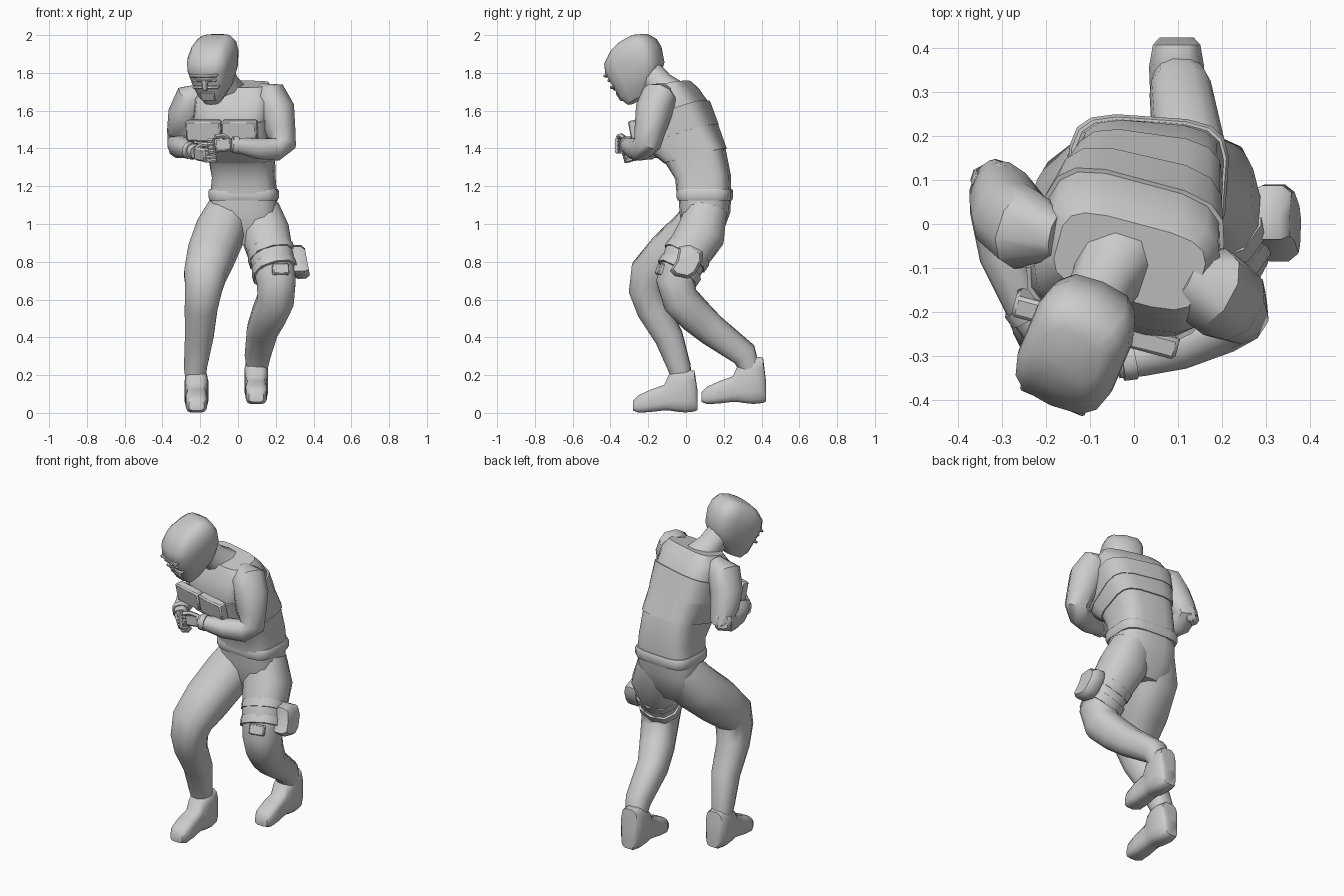
import bpy, bmesh, math
from mathutils import Vector, Matrix, Euler

if "Cube" in bpy.data.objects:
    bpy.data.objects.remove(bpy.data.objects["Cube"])

R = math.radians


def finish(name, bm, angle=38):
    bmesh.ops.recalc_face_normals(bm, faces=bm.faces)
    me = bpy.data.meshes.new(name)
    bm.to_mesh(me)
    bm.free()
    ob = bpy.data.objects.new(name, me)
    bpy.context.collection.objects.link(ob)
    bpy.ops.object.select_all(action='DESELECT')
    ob.select_set(True)
    bpy.context.view_layer.objects.active = ob
    bpy.ops.object.shade_smooth_by_angle(angle=R(angle))
    return ob


def skin(name, rings, angle=42):
    """Join equal-length point rings into a capped tube."""
    bm = bmesh.new()
    vs = [[bm.verts.new(p) for p in r] for r in rings]
    n = len(vs[0])
    for a, b in zip(vs, vs[1:]):
        for i in range(n):
            bm.faces.new((a[i], a[(i + 1) % n], b[(i + 1) % n], b[i]))
    bm.faces.new(vs[0])
    bm.faces.new(vs[-1])
    return finish(name, bm, angle)


def oval(c, side, up, n=12, power=1.0):
    f = lambda v: math.copysign(abs(v) ** power, v)
    ts = [math.tau * (i + .5) / n for i in range(n)]
    return [Vector(c) + side * f(math.cos(t)) + up * f(math.sin(t)) for t in ts]


def limb(name, pts, n=10, power=.85):
    """Tube along (x, y, z, radius) points with twist-free sections."""
    ps = [Vector(p[:3]) for p in pts]
    tan = [(ps[min(i + 1, len(ps) - 1)] - ps[max(i - 1, 0)]).normalized() for i in range(len(ps))]
    side = Vector((1, 0, 0)) if abs(tan[0].x) < .8 else Vector((0, 0, 1))
    side = (side - tan[0] * side.dot(tan[0])).normalized()
    rings = []
    for i, p in enumerate(ps):
        if i:
            side = tan[i - 1].rotation_difference(tan[i]) @ side
        rings.append(oval(p, side * pts[i][3], tan[i].cross(side) * pts[i][3], n, power))
    return skin(name, rings)


def band(name, a, b, r1, r2):
    return limb(name, [(*a, r1), (*b, r2)])


def box(name, loc, size, rot=(0, 0, 0), bevel=.01, base=Matrix()):
    bm = bmesh.new()
    bmesh.ops.create_cube(bm, size=1)
    bmesh.ops.scale(bm, vec=size, verts=bm.verts)
    bmesh.ops.bevel(bm, geom=bm.edges[:], offset=bevel, segments=1, affect='EDGES')
    m = base @ Matrix.Translation(loc) @ Euler([R(a) for a in rot]).to_matrix().to_4x4()
    bmesh.ops.transform(bm, matrix=m, verts=bm.verts)
    return finish(name, bm)


def trunk(name, secs, grow=0.0, power=.5):
    """Sections: centre, half width, half depth, yaw, forward pitch."""
    rings = []
    for c, w, d, yaw, pitch in secs:
        m = Matrix.Rotation(R(yaw), 3, 'Z') @ Matrix.Rotation(R(pitch), 3, 'X')
        rings.append(oval(c, m @ Vector((w + grow, 0, 0)), m @ Vector((0, d + grow, 0)), 16, power))
    return skin(name, rings)


# Torso, vest, hips and belt
body = [
    ((.03, .095, 1.15), .175, .14, -4, 0), ((.03, .09, 1.25), .165, .143, -5, 5),
    ((.02, .05, 1.36), .17, .157, -8, 14), ((-.01, -.03, 1.47), .19, .19, -13, 17),
    ((-.02, -.07, 1.59), .205, .18, -15, 20), ((-.015, -.09, 1.68), .205, .14, -15, 17),
    ((-.01, -.085, 1.74), .17, .09, -15, 12)]
trunk("torso", body)
trunk("vest_lower", body[2:4], .006)
trunk("vest_upper", body[3:5], .009)
trunk("hips", [
    ((.02, .08, .89), .10, .07, -4, 0), ((.02, .09, .96), .17, .105, -4, 0),
    ((.03, .10, 1.06), .18, .132, -4, 0), ((.03, .10, 1.16), .175, .138, -4, 0)], 0, .65)
trunk("belt", [((.03, .10, z), .178 + g, .14 + g, -4, 0)
               for z, g in ((1.125, 0), (1.14, .006), (1.175, .006), (1.185, 0))])

# Chest plates
chest = Matrix.Translation((-.09, -.225, 1.495)) @ Matrix.Rotation(R(-15), 4, 'Z') @ Matrix.Rotation(R(12), 4, 'X')
for s, side in ((-1, "left"), (1, "right")):
    box(f"chest_plate_{side}", (s * .098 + .005, 0, 0), (.19, .05, .11), bevel=.008, base=chest)

# Legs
left_leg = [
    (-.05, .11, 1.08, .11), (-.093, .05, .96, .135), (-.145, -.09, .83, .13), (-.175, -.19, .73, .115),
    (-.183, -.205, .65, .1), (-.195, -.175, .55, .088), (-.205, -.09, .4, .077), (-.225, -.035, .24, .062),
    (-.225, -.015, .14, .05)]
right_leg = [
    (.11, .11, 1.08, .11), (.145, .08, .95, .132), (.182, -.01, .81, .118), (.203, -.055, .69, .106),
    (.2, -.03, .60, .1), (.165, .045, .52, .095), (.13, .135, .44, .085), (.105, .31, .31, .07),
    (.1, .35, .2, .05)]
limb("left_leg", left_leg, 12)
limb("right_leg", right_leg, 12)


# Boots: upright slices from heel to toe (y, bottom, top, half width)
def boot(name, off, lift):
    prof = [(.066, .015, .12, .04), (.05, .005, .225 + lift, .055), (.0, 0, .232 + lift, .064),
            (-.05, .005, .228, .062), (-.088, .012, .20, .056), (-.11, .012, .15, .053),
            (-.18, .004, .125, .058), (-.245, 0, .095, .056), (-.275, .012, .065, .04)]
    rings = []
    for y, lo, hi, w in prof:
        c = Vector((off[0], off[1] + y, off[2] + (lo + hi) / 2))
        rings.append(oval(c, Vector((w, 0, 0)), Vector((0, 0, (hi - lo) / 2)), 12, .55))
    skin(name, rings, 50)


boot("left_boot", (-.22, -.005, 0), 0)
boot("right_boot", (.097, .358, .045), .025)

# Thigh straps, small pouches and holster
for i, (z, y, x, r) in enumerate(((.835, .005, .177, .127), (.755, -.035, .192, .122))):
    t = Vector((.006, -.013, -.019))
    c = Vector((x, y, z))
    band(f"thigh_strap_{i + 1}", c - t, c + t, r, r)
box("strap_pouch", (.225, -.135, .76), (.09, .03, .06), (-20, 0, 12), .006)
outline = [(-.035, .88), (.02, .89), (.088, .855), (.09, .81), (.05, .735), (.01, .71), (-.06, .725), (-.085, .75), (-.05, .81)]


def slab(x, k):
    return [Vector((x + (.80 - z) * .15, .005 + (y - .005) * k, .80 + (z - .80) * k)) for y, z in outline]


skin("holster", [slab(.285, .9), slab(.30, 1), slab(.345, 1), slab(.367, .8)])
box("side_pocket", (.225, .07, .97), (.03, .10, .17), (-18, -10, 0), .008)

# Arms
limb("right_arm", [
    (.11, -.115, 1.70, .05), (.165, -.14, 1.672, .095), (.205, -.17, 1.60, .095), (.223, -.19, 1.50, .08),
    (.237, -.205, 1.425, .07), (.2, -.235, 1.395, .06), (.1, -.275, 1.40, .056), (.01, -.305, 1.415, .042),
    (-.04, -.315, 1.42, .036)])
limb("left_arm", [
    (-.17, -.03, 1.70, .05), (-.245, -.015, 1.66, .092), (-.282, .015, 1.58, .087), (-.298, .055, 1.49, .076),
    (-.305, .08, 1.44, .068), (-.31, .03, 1.41, .062), (-.295, -.07, 1.405, .056), (-.25, -.19, 1.39, .042),
    (-.22, -.24, 1.38, .036)])
box("left_elbow_pad", (-.325, .105, 1.435), (.09, .06, .1), (10, 0, 28), .018)
band("right_cuff", (.0, -.307, 1.417), (-.03, -.313, 1.42), .047, .045)
band("left_cuff", (-.255, -.185, 1.39), (-.238, -.212, 1.385), .048, .046)


# Half-closed hands: palm, four curled fingers and a thumb; local x points to the knuckles
def hand(side, loc, rot):
    m = Matrix.Translation(loc) @ Euler([R(a) for a in rot]).to_matrix().to_4x4()
    box(f"{side}_palm", (.0, 0, 0), (.09, .035, .075), bevel=.011, base=m)
    for i in range(4):
        z = .029 - i * .0195
        pts = [(.03, -.002, z), (.062, .003, z), (.074, .026, z), (.05, .045, z)]
        limb(f"{side}_finger_{i + 1}", [(*(m @ Vector(p)), .0115) for p in pts], 6)
    pts = [(-.03, .005, .03), (.0, .022, .048), (.038, .035, .046)]
    limb(f"{side}_thumb", [(*(m @ Vector(p)), .013) for p in pts], 6)


hand("right", (-.08, -.32, 1.42), (0, 6, 184))
hand("left", (-.195, -.285, 1.37), (15, 8, -45))

# Neck and hooded head, turned and bowed
limb("neck", [(-.04, -.08, 1.68, .095), (-.07, -.14, 1.74, .075), (-.1, -.2, 1.81, .072)])
head = Matrix.Translation((-.125, -.26, 1.82)) @ Matrix.Rotation(R(-23), 4, 'Z') @ Matrix.Rotation(R(28), 4, 'X')
hood = []
for z, back, front, w in [(-.145, .02, .13, .045), (-.10, -.08, .15, .078), (-.03, -.142, .15, .105),
                          (.05, -.163, .155, .118), (.10, -.158, .135, .116), (.142, -.13, .075, .098),
                          (.16, -.09, .02, .07)]:
    ring = oval((0, -(front + back) / 2, z), Vector((w, 0, 0)), Vector((0, (front - back) / 2, 0)), 14, .6)
    hood.append([head @ p for p in ring])
skin("hooded_head", hood)

# Face: eye opening rims, nose and mouth cover, mostly sunk into the hood
for nm, loc, size, rot in [
        ("brow_rim", (0, -.145, .04), (.16, .03, .014), (0, 0, 0)),
        ("cheek_rim", (0, -.143, -.03), (.15, .03, .014), (0, 0, 0)),
        ("nose", (0, -.145, -.015), (.03, .036, .06), (-14, 0, 0)),
        ("mouth_cover", (0, -.138, -.085), (.08, .03, .055), (6, 0, 0)),
        ("left_eyelid", (-.042, -.145, .01), (.05, .02, .016), (0, 0, 4)),
        ("right_eyelid", (.042, -.145, .01), (.05, .02, .016), (0, 0, -4))]:
    box(nm, loc, size, rot, .005, head)
